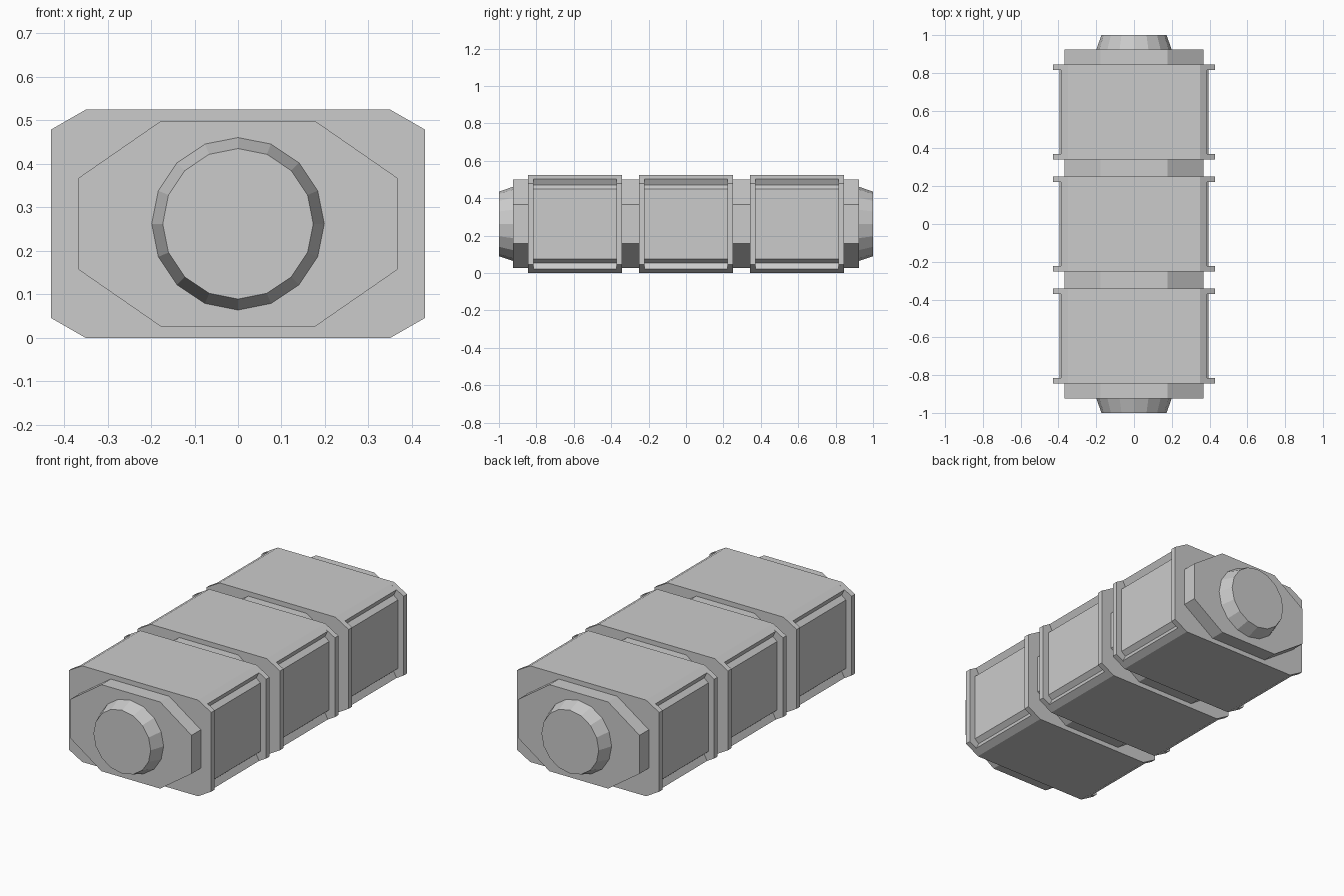
import bpy, bmesh, math

if "Cube" in bpy.data.objects:
    bpy.data.objects.remove(bpy.data.objects["Cube"])

ZC = 0.2625  # height of the long axis


def make_object(name, bm):
    bmesh.ops.recalc_face_normals(bm, faces=bm.faces)
    mesh = bpy.data.meshes.new(name)
    bm.to_mesh(mesh)
    bm.free()
    obj = bpy.data.objects.new(name, mesh)
    bpy.context.collection.objects.link(obj)
    return obj


def mirrored(quarter):
    """Closed outline from its upper right quarter (top to side)."""
    right = quarter + [(x, -z) for x, z in reversed(quarter)]
    return right + [(-x, z) for x, z in reversed(right)]


def loft(name, rings):
    """Solid through (y, outline) rings, outlines centred on the axis."""
    bm = bmesh.new()
    loops = [[bm.verts.new((x, y, z + ZC)) for x, z in pts] for y, pts in rings]
    for a, b in zip(loops, loops[1:]):
        n = len(a)
        for i in range(n):
            bm.faces.new((a[i], a[(i + 1) % n], b[(i + 1) % n], b[i]))
    bm.faces.new(loops[0])
    bm.faces.new(loops[-1])
    return make_object(name, bm)


def circle(radius, sides=16):
    return [(radius * math.cos(math.tau * i / sides),
             radius * math.sin(math.tau * i / sides)) for i in range(sides)]


core = mirrored([(0.177, 0.2365), (0.367, 0.105)])
flange = mirrored([(0.35, 0.2625), (0.43, 0.2165)])
# Body outline: chamfer lip, V groove, then the side panel
body = mirrored([(0.35, 0.2625), (0.387, 0.241), (0.37, 0.208), (0.395, 0.187)])

# Inner core running the whole length
loft("core", [(-0.925, core), (0.925, core)])

# Three cargo segments, each with a flange at both ends
for i, yc in enumerate((-0.593, 0, 0.593)):
    loft(f"segment_body_{i + 1}", [(yc - 0.225, body), (yc + 0.225, body)])
    for side, s in (("front", -1), ("back", 1)):
        loft(f"segment_flange_{side}_{i + 1}",
             [(yc + s * 0.222, flange), (yc + s * 0.252, flange)])

# Tapered round end caps
for side, s in (("front", -1), ("back", 1)):
    loft(f"end_cap_{side}",
         [(s * 0.92, circle(0.2)), (s * 1.0, circle(0.173))])
